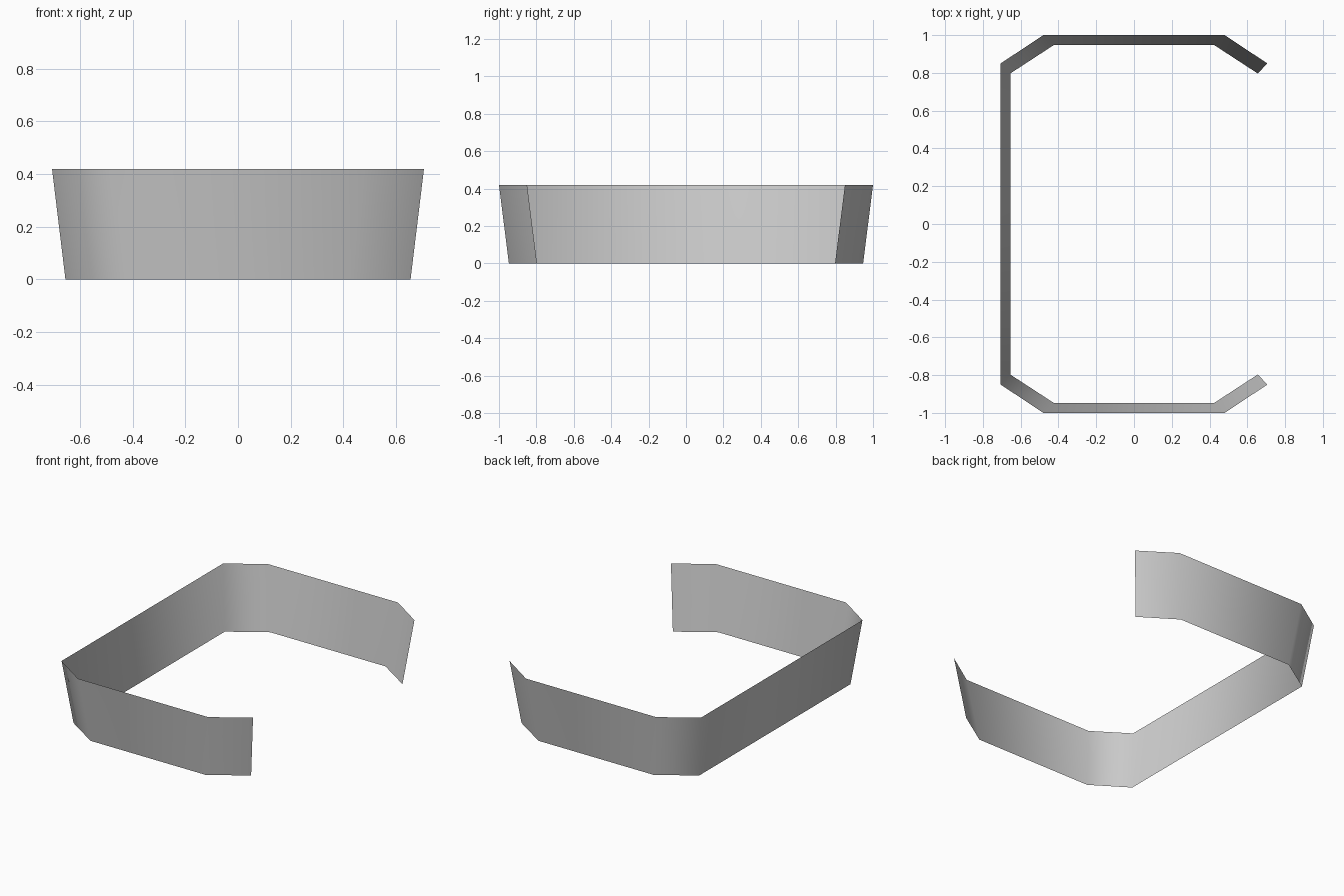
import bpy
import bmesh

# Remove the default object
cube = bpy.data.objects.get("Cube")
if cube:
    bpy.data.objects.remove(cube, do_unlink=True)

# Single plain grey
grey = bpy.data.materials.new("plain grey")
grey.use_nodes = True
colour = (0.6, 0.6, 0.6, 1)
grey.diffuse_color = colour
grey.node_tree.nodes["Principled BSDF"].inputs["Base Color"].default_value = colour

HEIGHT = 0.42


def c_path(half_x, half_y, corner_x, corner_y, z):
    """Open C outline with clipped corners, mirrored front to back."""
    back = [(half_x, corner_y), (corner_x, half_y),
            (-corner_x, half_y), (-half_x, corner_y)]
    front = [(x, -y) for x, y in reversed(back)]
    return [(x, y, z) for x, y in back + front]


# Thin flared band, open on the +x side
bm = bmesh.new()
low = [bm.verts.new(p) for p in c_path(0.655, 0.947, 0.425, 0.797, 0)]
high = [bm.verts.new(p) for p in c_path(0.706, 1.0, 0.48, 0.85, HEIGHT)]
for i in range(len(low) - 1):
    bm.faces.new((low[i + 1], low[i], high[i], high[i + 1])).smooth = True
bm.normal_update()

mesh = bpy.data.meshes.new("flared_band")
bm.to_mesh(mesh)
bm.free()
mesh.materials.append(grey)
band = bpy.data.objects.new("flared_band", mesh)
bpy.context.collection.objects.link(band)
